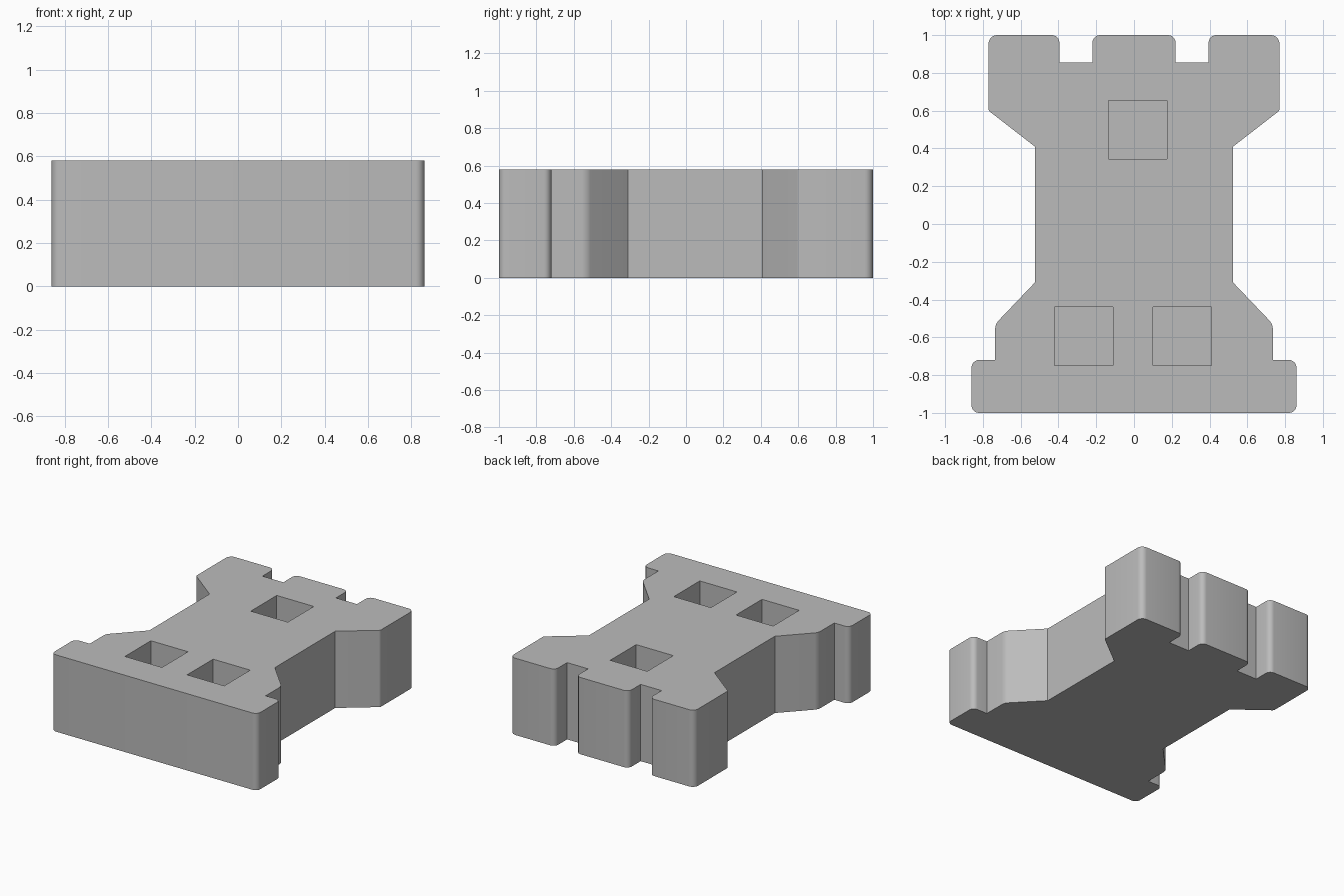
import bpy
import bmesh
import math
from mathutils import Vector

HEIGHT = 0.58
POCKET_DEPTH = 0.3

cube = bpy.data.objects.get("Cube")
if cube:
    bpy.data.objects.remove(cube, do_unlink=True)

# One plain grey for the whole piece
grey = bpy.data.materials.new("plain_grey")
grey.use_nodes = True
colour = (0.5, 0.5, 0.5, 1)
grey.diffuse_color = colour
grey.node_tree.nodes["Principled BSDF"].inputs["Base Color"].default_value = colour


def rounded(points, steps=6):
    """Round each corner (x, y, setback) of a closed outline."""
    result = []
    for i, (x, y, setback) in enumerate(points):
        corner = Vector((x, y))
        if setback == 0:
            result.append(corner)
            continue
        before = Vector(points[i - 1][:2])
        after = Vector(points[(i + 1) % len(points)][:2])
        start = corner + (before - corner).normalized() * setback
        end = corner + (after - corner).normalized() * setback
        centre = start + end - corner
        for s in range(steps + 1):
            a = s / steps * math.pi / 2
            result.append(centre + (start - centre) * math.cos(a)
                          + (end - centre) * math.sin(a))
    return result


def prism(name, outline, bottom, top):
    """Extrude a flat outline straight up."""
    bm = bmesh.new()
    face = bm.faces.new([bm.verts.new((p[0], p[1], bottom)) for p in outline])
    extruded = bmesh.ops.extrude_face_region(bm, geom=[face])["geom"]
    verts = [v for v in extruded if isinstance(v, bmesh.types.BMVert)]
    bmesh.ops.translate(bm, verts=verts, vec=(0, 0, top - bottom))
    bmesh.ops.recalc_face_normals(bm, faces=bm.faces)
    mesh = bpy.data.meshes.new(name)
    bm.to_mesh(mesh)
    bm.free()
    mesh.materials.append(grey)
    obj = bpy.data.objects.new(name, mesh)
    bpy.context.collection.objects.link(obj)
    return obj


# Half outline: foot, flared skirt, shaft, flared head, battlements
half = [
    (0.86, -1, 0.04), (0.86, -0.72, 0.04), (0.735, -0.72, 0),
    (0.735, -0.53, 0.025), (0.525, -0.31, 0), (0.525, 0.41, 0),
    (0.77, 0.6, 0.01), (0.77, 1, 0.045), (0.395, 1, 0.04),
    (0.395, 0.855, 0), (0.22, 0.855, 0), (0.22, 1, 0.04),
]
outline = half + [(-x, y, r) for x, y, r in reversed(half)]
tower = prism("tower_body", rounded(outline), 0, HEIGHT)

# Square pockets sunk into the top face
for name, x, y in (("head", 0.02, 0.5), ("left_foot", 0.255, -0.595),
                   ("right_foot", -0.265, -0.595)):
    w = 0.155
    square = [(x - w, y - w), (x + w, y - w), (x + w, y + w), (x - w, y + w)]
    cutter = prism(name + "_pocket_cutter", square, HEIGHT - POCKET_DEPTH, HEIGHT + 0.1)
    cut = tower.modifiers.new(name + "_pocket", "BOOLEAN")
    cut.operation = "DIFFERENCE"
    cut.solver = "EXACT"
    cut.object = cutter
    cutter.hide_render = True
    cutter.hide_viewport = True
    cutter.display_type = "WIRE"

# Smooth only the rounded corners
bpy.ops.object.select_all(action="DESELECT")
tower.select_set(True)
bpy.context.view_layer.objects.active = tower
bpy.ops.object.shade_smooth_by_angle(angle=math.radians(30))
